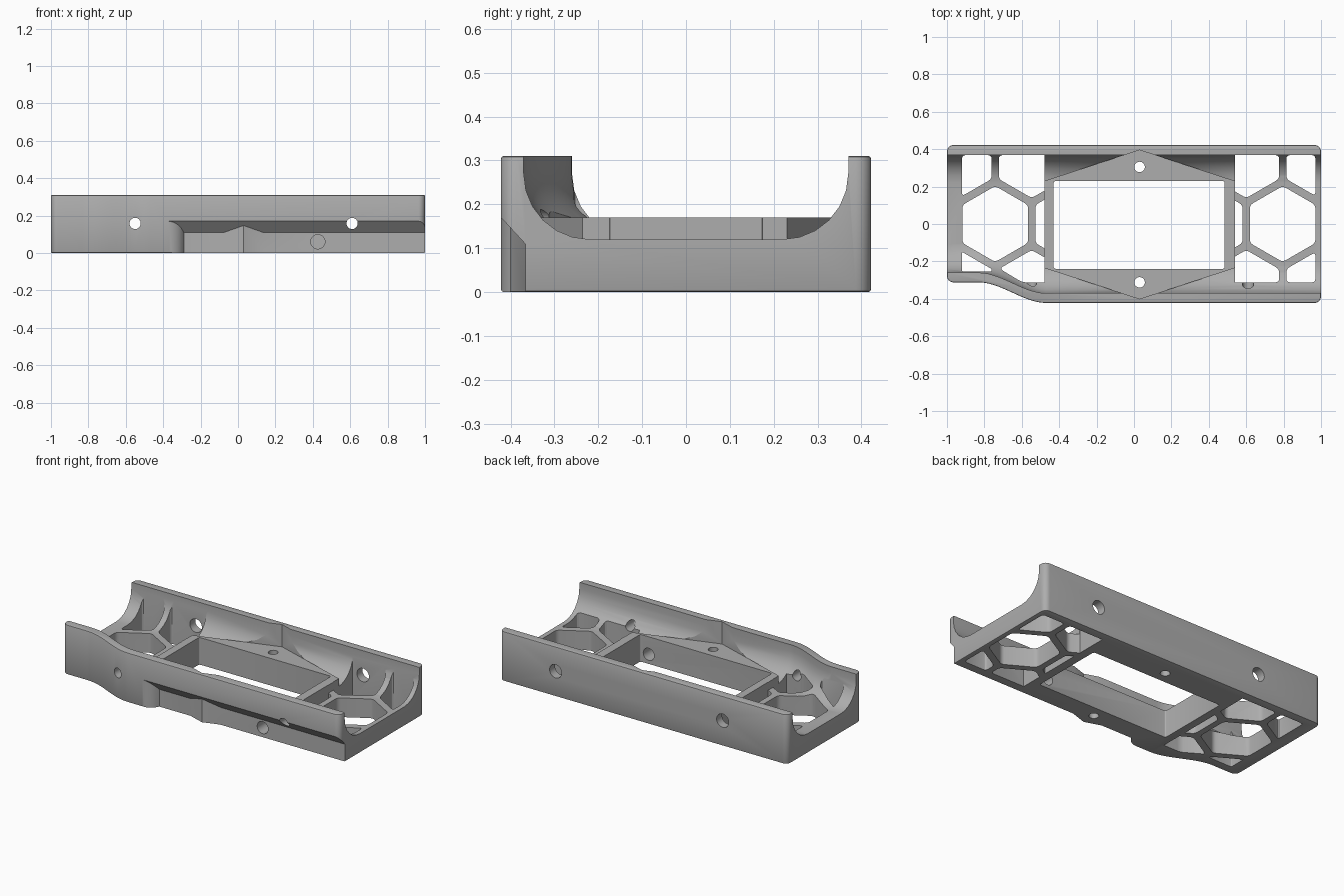
import bpy, bmesh, math
from mathutils import Matrix

cube = bpy.data.objects.get("Cube")
if cube:
    bpy.data.objects.remove(cube, do_unlink=True)

H, TOP, HALF = 0.31, 0.17, 0.422      # wall height, mount height, half width
WALL, FLOOR, ARC = 0.052, 0.12, 0.15  # wall thickness, floor height, channel radius
FRAME_L, FRAME_R = -0.48, 0.54        # ends of the centre mount

grey = bpy.data.materials.new("plain grey")
grey.use_nodes = True
colour = (0.42, 0.42, 0.42, 1)
grey.diffuse_color = colour
grey.node_tree.nodes["Principled BSDF"].inputs["Base Color"].default_value = colour


def add_object(name, bm):
    bmesh.ops.recalc_face_normals(bm, faces=bm.faces)
    mesh = bpy.data.meshes.new(name)
    bm.to_mesh(mesh)
    bm.free()
    mesh.materials.append(grey)
    obj = bpy.data.objects.new(name, mesh)
    bpy.context.collection.objects.link(obj)
    return obj


def loft(name, rings):
    """Skin equal-length closed rings and cap both ends."""
    bm = bmesh.new()
    rows = [[bm.verts.new(p) for p in ring] for ring in rings]
    n = len(rows[0])
    for a, b in zip(rows, rows[1:]):
        for i in range(n):
            j = (i + 1) % n
            bm.faces.new((a[i], a[j], b[j], b[i]))
    bm.faces.new(rows[0])
    bm.faces.new(rows[-1])
    return add_object(name, bm)


def prism(name, outline, z0, z1):
    return loft(name, [[(x, y, z) for x, y in outline] for z in (z0, z1)])


def cylinder(name, radius, depth, centre, along_y=True):
    bm = bmesh.new()
    turn = Matrix.Rotation(math.pi / 2, 4, "X") if along_y else Matrix()
    bmesh.ops.create_cone(bm, cap_ends=True, segments=32, radius1=radius, radius2=radius,
                          depth=depth, matrix=Matrix.Translation(centre) @ turn)
    return add_object(name, bm)


def volume(mesh):
    bm = bmesh.new()
    bm.from_mesh(mesh)
    result = bm.calc_volume()
    bm.free()
    return result


def combine(obj, other, operation="DIFFERENCE"):
    """Apply a boolean, changing solver if one loses the solid."""
    mod = obj.modifiers.new("combine", "BOOLEAN")
    mod.operation, mod.object = operation, other
    for solver in ("EXACT", "MANIFOLD"):
        mod.solver = solver
        dg = bpy.context.evaluated_depsgraph_get()
        mesh = bpy.data.meshes.new_from_object(obj.evaluated_get(dg))
        if volume(mesh) > 0.4 * volume(obj.data):
            obj.modifiers.clear()
            obj.data = mesh
            break
    obj.modifiers.clear()
    bpy.data.objects.remove(other, do_unlink=True)


def front_step(x):
    """How far the front wall steps inward toward the right end."""
    t = min(max((x + 0.83) / 0.36, 0), 1)
    return 0.11 * (1 - t * t * (3 - 2 * t))


def corner(cx, cy, r, start):
    return [(cx + r * math.cos(math.radians(start + a)), cy + r * math.sin(math.radians(start + a)))
            for a in range(0, 91, 15)]


def round_edges(obj, width, segments, pick):
    bm = bmesh.new()
    bm.from_mesh(obj.data)
    bmesh.ops.bevel(bm, geom=[e for e in bm.edges if pick(e)], offset=width, segments=segments,
                    profile=0.5, affect="EDGES", clamp_overlap=True)
    bm.to_mesh(obj.data)
    bm.free()


def upright(edge):
    return abs(edge.verts[0].co.z - edge.verts[1].co.z) > 0.1


# Outer body with rounded corners and an S-curved front wall
stations = [-0.83 + 0.36 * i / 14 for i in range(15)]
r = 0.035
step = front_step(-1)
outline = corner(-1 + r, -HALF + step + r, r, 180)
outline += [(x, -HALF + front_step(x)) for x in stations]
outline += corner(1 - r, -HALF + r, r, 270) + corner(1 - r, HALF - r, r, 0)
outline += corner(-1 + r, HALF - r, r, 90)
body = prism("tray_body", outline, 0, H)
round_edges(body, 0.006, 2, lambda e: not upright(e))


# U-shaped channel along the length, following the front wall
def channel_ring(x):
    y = HALF - WALL
    back = corner(y - ARC, FLOOR + ARC, ARC, 270)
    front = [(-b + front_step(x), z) for b, z in reversed(back)]
    section = front + back + [(y, 0.5), (-y + front_step(x), 0.5)]
    return [(x, b, z) for b, z in section]


combine(body, loft("channel_cutter", [channel_ring(x) for x in [-1.1] + stations + [1.1]]))


# Recess under the front wall with a curved lead-in
def recess_ring(x, depth):
    y = -HALF + depth
    return [(x, -0.5, -0.1), (x, y, -0.1), (x, y, TOP - 1.09 * depth), (x, -0.5, TOP + 0.085)]


lead = [(-0.38 + 0.09 * i / 8, 0.057 * (1 - math.sqrt(1 - 0.9 * (i / 8) ** 2)) / 0.684) for i in range(9)]
combine(body, loft("recess_cutter", [recess_ring(x, d - 0.0005) for x, d in lead + [(1.1, 0.057)]]))

# Six-sided centre mount, its clearance above, and the pocket through it
mid = (FRAME_L + FRAME_R) / 2


def hexagon(grow):
    return [(FRAME_L - grow, -0.235), (mid, -0.40 - grow), (FRAME_R + grow, -0.235),
            (FRAME_R + grow, 0.23), (mid, 0.395 + grow), (FRAME_L - grow, 0.23)]


combine(body, prism("mount_clearance", hexagon(0), TOP - 0.006, 0.5))
combine(body, prism("centre_mount", hexagon(0.0008), 0.001, TOP), "UNION")
pocket = prism("pocket_cutter", [(-0.43, -0.24), (0.485, -0.24), (0.485, 0.23), (-0.43, 0.23)], -0.1, 0.5)
round_edges(pocket, 0.012, 3, upright)
combine(body, pocket)


# Honeycomb openings in the floor at both ends
def clip(poly, a, b, c):
    """Keep the part of a convex polygon where a*x + b*y <= c."""
    out = []
    for p, q in zip(poly, poly[1:] + poly[:1]):
        dp, dq = a * p[0] + b * p[1] - c, a * q[0] + b * q[1] - c
        if dp <= 0:
            out.append(p)
        if dp * dq < 0:
            t = dp / (dp - dq)
            out.append((p[0] + t * (q[0] - p[0]), p[1] + t * (q[1] - p[1])))
    return out


def honeycomb(cx, limits, frame_x):
    for dx, dy in [(0, 0), (-0.195, 0.342), (0.195, 0.342), (-0.195, -0.342),
                   (0.195, -0.342), (-0.39, 0), (0.39, 0)]:
        cell = [(cx + dx + 0.203 * math.sin(math.radians(a)), dy + 0.203 * math.cos(math.radians(a)))
                for a in range(0, 360, 60)]
        narrow = [(0, -1, 0.255)] if cx + dx < -0.8 else []
        slanted = [(-0.6, -1, 0.67)] if -0.7 < cx + dx < -0.5 else []
        for limit in limits + narrow + slanted:
            cell = clip(cell, *limit)
        if len(cell) < 3:
            continue
        cutter = prism("floor_opening", cell, -0.1, 0.5)
        round_edges(cutter, 0.018, 3, lambda e: upright(e) and abs(e.verts[0].co.x - frame_x) > 0.01)
        combine(body, cutter)


sides = [(0, 1, 0.368), (0, -1, 0.312)]
honeycomb(0.795, sides + [(1, 0, 0.97), (-1, 0, -FRAME_R + 0.001)], FRAME_R)
honeycomb(-0.742, sides + [(-1, 0, 0.92), (1, 0, FRAME_L + 0.001)], FRAME_L)

# Screw holes through the walls and the mount, and the cable hole
for x in (-0.55, 0.61):
    combine(body, cylinder("front_wall_hole", 0.03, 0.3, (x, -0.4, 0.158)))
    combine(body, cylinder("back_wall_hole", 0.042, 0.3, (x, 0.45, 0.158)))
for y in (-0.312, 0.305):
    combine(body, cylinder("mount_hole", 0.028, 1, (mid, y, 0), False))
combine(body, cylinder("cable_hole", 0.038, 0.2, (0.427, -0.33, 0.06)))

# Smooth the curved walls while keeping crisp edges
bpy.ops.object.select_all(action="DESELECT")
body.select_set(True)
bpy.context.view_layer.objects.active = body
bpy.ops.object.shade_smooth_by_angle(angle=math.radians(28))
